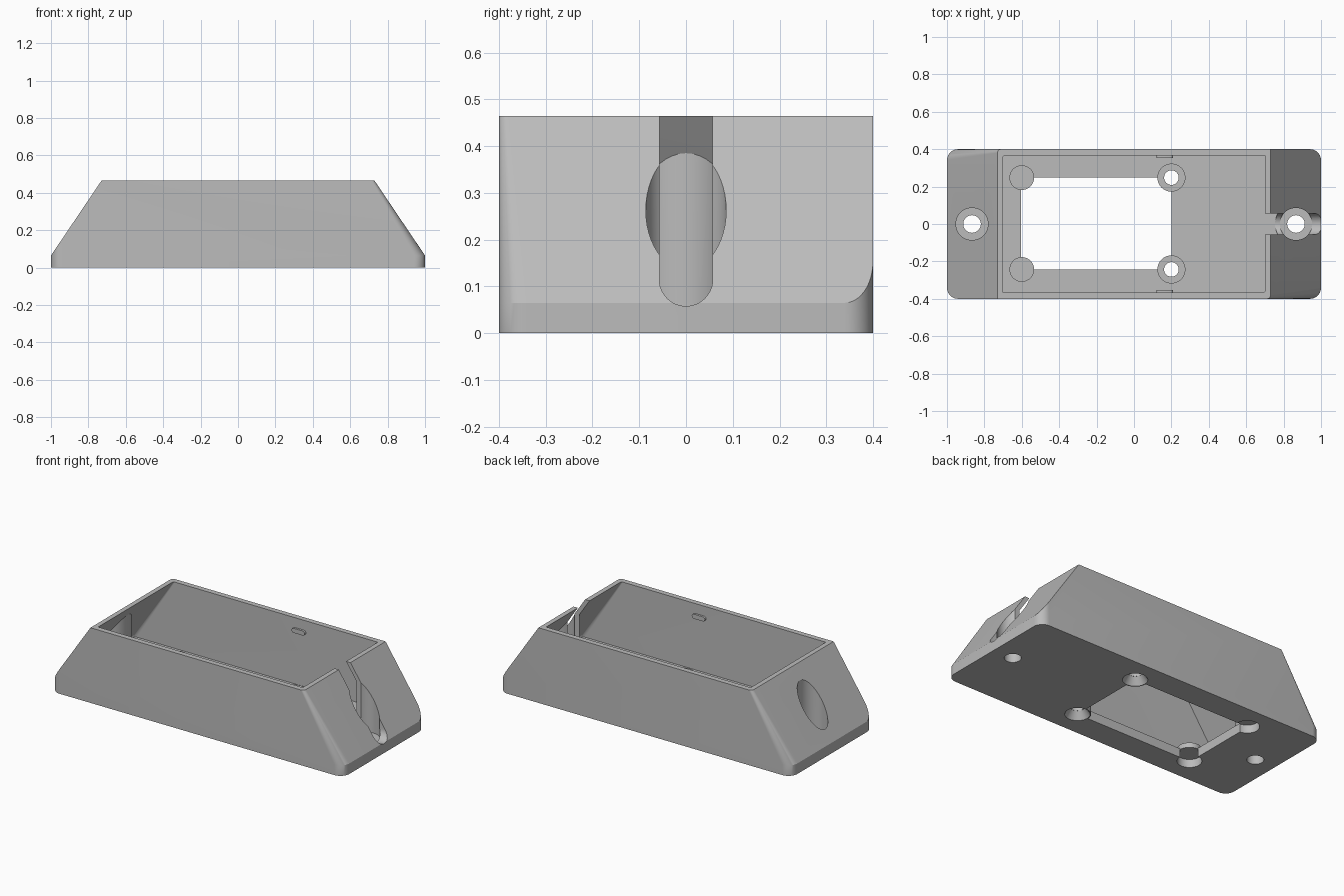
import bpy, bmesh
from math import sin, cos, pi

cube = bpy.data.objects.get("Cube")
if cube:
    bpy.data.objects.remove(cube, do_unlink=True)

grey = bpy.data.materials.new("plain_grey")
grey.use_nodes = True
COLOUR = (0.5, 0.5, 0.5, 1)
grey.diffuse_color = COLOUR
grey.node_tree.nodes["Principled BSDF"].inputs["Base Color"].default_value = COLOUR


def loft(name, rings):
    """Closed solid through rings that share a point count."""
    bm = bmesh.new()
    loops = [[bm.verts.new(p) for p in ring] for ring in rings]
    n = len(loops[0])
    for a, b in zip(loops, loops[1:]):
        for i in range(n):
            j = (i + 1) % n
            bm.faces.new((a[i], a[j], b[j], b[i]))
    bm.faces.new(loops[0])
    bm.faces.new(loops[-1])
    bmesh.ops.recalc_face_normals(bm, faces=bm.faces)
    mesh = bpy.data.meshes.new(name)
    bm.to_mesh(mesh)
    bm.free()
    mesh.materials.append(grey)
    ob = bpy.data.objects.new(name, mesh)
    bpy.context.collection.objects.link(ob)
    return ob


def arc(cx, cy, r, start, end, steps):
    return [(cx + r * cos(start + (end - start) * i / steps),
             cy + r * sin(start + (end - start) * i / steps)) for i in range(steps + 1)]


def post(name, x, y, z0, z1, r0, r1=None):
    """Upright cylinder or cone."""
    r1 = r1 or r0
    return loft(name, [[(px, py, z) for px, py in arc(x, y, r, 0, 2 * pi, 48)[:-1]]
                       for z, r in ((z0, r0), (z1, r1))])


def combine(body, tool, operation):
    mod = body.modifiers.new("combine", "BOOLEAN")
    mod.operation = operation
    mod.solver = "EXACT"
    mod.object = tool
    bpy.context.view_layer.objects.active = body
    bpy.ops.object.modifier_apply(modifier=mod.name)
    bpy.data.objects.remove(tool, do_unlink=True)


def cut(body, tool):
    combine(body, tool, "DIFFERENCE")


def section(z, hx, hy, r):
    """Rectangle with two opposite corners rounded."""
    flat = arc(hx - r, r - hy, r, -pi / 2, 0, 10) + [(hx, hy)]
    flat += [(-x, -y) for x, y in flat]
    return [(x, y, z) for x, y in flat]


HEIGHT, TOE, FLOOR = 0.465, 0.065, 0.055
TAPER = 0.27 / (HEIGHT - TOE)
SCREW_X = 0.866

# Tapered outer body
body = loft("housing", [section(0, 1, 0.4, 0.06), section(TOE, 1, 0.4, 0.06),
                        section(HEIGHT, 0.73, 0.4, 0.02)])

# Upright rounding on the other two corners
for s in (1, -1):
    profile = arc(0.94, 0.34, 0.06, 0, pi / 2, 10) + [(0.94, 0.5), (1.1, 0.5), (1.1, 0.34)]
    cut(body, loft("corner_cutter", [[(s * x, s * y, z) for x, y in profile] for z in (-0.1, 0.6)]))

# Hollow that leaves round sleeves standing at the mounting screws
top = 0.5
cavity = loft("cavity_cutter", [
    section(FLOOR, 0.97, 0.367, 0.03), section(TOE, 0.97, 0.367, 0.03),
    section(top, 0.97 - TAPER * (top - TOE), 0.367, 0.01)])
for s in (1, -1):
    cut(cavity, post("sleeve", s * SCREW_X, 0, -0.1, 0.6, 0.112))
cut(body, cavity)

# Screw recesses and through holes in the sloping ends
for s in (1, -1):
    cut(body, post("recess_cutter", s * SCREW_X, 0, FLOOR, 0.6, 0.086))
    cut(body, post("screw_cutter", s * SCREW_X, 0, -0.1, 0.2, 0.047))

# Round-bottomed cable slot in one end
slot = arc(0, 0.115, 0.057, pi, 2 * pi, 24) + [(0.057, 0.6), (-0.057, 0.6)]
cut(body, loft("slot_cutter", [[(x, y, z) for y, z in slot] for x in (0.6, 1.1)]))

# Rectangular window in the floor
window = [(-0.605, -0.243), (0.2, -0.243), (0.2, 0.248), (-0.605, 0.248)]
cut(body, loft("window_cutter", [[(x, y, z) for x, y in window] for z in (-0.1, 0.2)]))

# Corner posts: two countersunk through holes, two closed caps
for y in (-0.243, 0.248):
    combine(body, post("drilled_post", 0.2, y, 0, 0.08, 0.075), "UNION")
    cut(body, post("countersink", 0.2, y, -0.005, 0.045, 0.073, 0.04))
    cut(body, post("drill", 0.2, y, -0.1, 0.2, 0.039))
    combine(body, post("closed_post", -0.6, y, 0.03, 0.08, 0.066), "UNION")
    cut(body, post("notch", -0.6, y, -0.1, 0.05, 0.068))

# Snap tabs inside the long walls
parts = [body]
tab = arc(0.195, 0.39, 0.014, -pi / 2, pi / 2, 8) + arc(0.133, 0.39, 0.014, pi / 2, 3 * pi / 2, 8)
for s, name in ((1, "back_snap_tab"), (-1, "front_snap_tab")):
    parts.append(loft(name, [[(x, s * y, z) for x, z in tab] for y in (0.354, 0.385)]))

bpy.ops.object.select_all(action="DESELECT")
for ob in parts:
    ob.select_set(True)
bpy.context.view_layer.objects.active = body
bpy.ops.object.shade_smooth_by_angle(angle=pi / 7)
